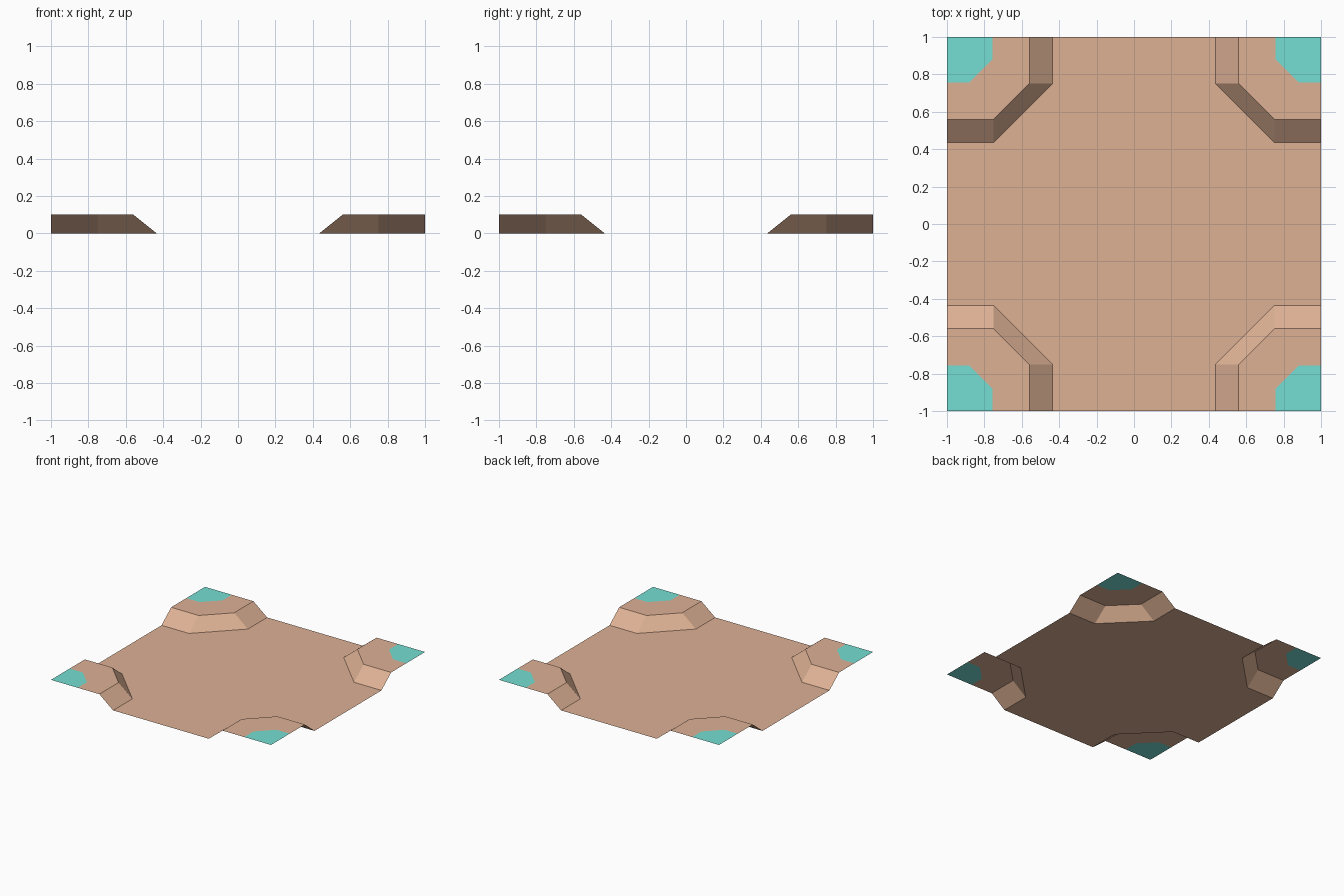
import bpy, bmesh

if "Cube" in bpy.data.objects:
    bpy.data.objects.remove(bpy.data.objects["Cube"])

TOP = 0.1                      # height of the raised corners
LOW, HIGH, PATCH, BEND = 0.435, 0.56, 0.757, 0.75


def material(name, rgb):
    m = bpy.data.materials.new(name)
    m.diffuse_color = (*rgb, 1)
    m.use_nodes = True
    m.node_tree.nodes["Principled BSDF"].inputs["Base Color"].default_value = m.diffuse_color
    return m


earth = material("tan earth", (0.73, 0.44, 0.30))
grass = material("teal grass", (0.176, 0.73, 0.644))


def make(name, faces, mat):
    """Open sheet from a list of polygons, all facing up."""
    bm = bmesh.new()
    for f in faces:
        bm.faces.new([bm.verts.new(p) for p in f])
    bmesh.ops.remove_doubles(bm, verts=bm.verts, dist=1e-4)
    for f in bm.faces:
        f.normal_update()
        if f.normal.z < 0:
            f.normal_flip()
    me = bpy.data.meshes.new(name)
    bm.to_mesh(me)
    bm.free()
    me.materials.append(mat)
    bpy.context.collection.objects.link(bpy.data.objects.new(name, me))


def contour(r, bend, z):
    """Chamfered line around the +x +y corner."""
    return [(1, r, z), (bend, r, z), (r, bend, z), (r, 1, z)]


def band(a, b):
    return [(a[i], a[i + 1], b[i + 1], b[i]) for i in range(3)]


def mirrored(faces, sx, sy):
    return [[(x * sx, y * sy, z) for x, y, z in f] for f in faces]


foot = contour(LOW, BEND, 0)
rim = contour(HIGH, BEND, TOP)
patch = contour(PATCH, 0.88, TOP)

# Floor: a centre strip plus end pieces between the corner banks
floor = [[(-1, -LOW, 0), (1, -LOW, 0), (1, LOW, 0), (BEND, LOW, 0),
          (-BEND, LOW, 0), (-1, LOW, 0)]]
end = [[(-BEND, LOW, 0), (BEND, LOW, 0), (LOW, BEND, 0), (-LOW, BEND, 0)],
       [(-LOW, BEND, 0), (LOW, BEND, 0), (LOW, 1, 0), (-LOW, 1, 0)]]
make("floor", floor + end + mirrored(end, 1, -1), earth)

# Raised corners: sloped bank, flat ledge and grass patch
for side, sx in (("left", -1), ("right", 1)):
    for depth, sy in (("front", -1), ("back", 1)):
        tag = f"{depth}_{side}"
        make(f"bank_{tag}", mirrored(band(foot, rim), sx, sy), earth)
        make(f"ledge_{tag}", mirrored(band(rim, patch), sx, sy), earth)
        make(f"grass_{tag}", mirrored([patch + [(1, 1, TOP)]], sx, sy), grass)
